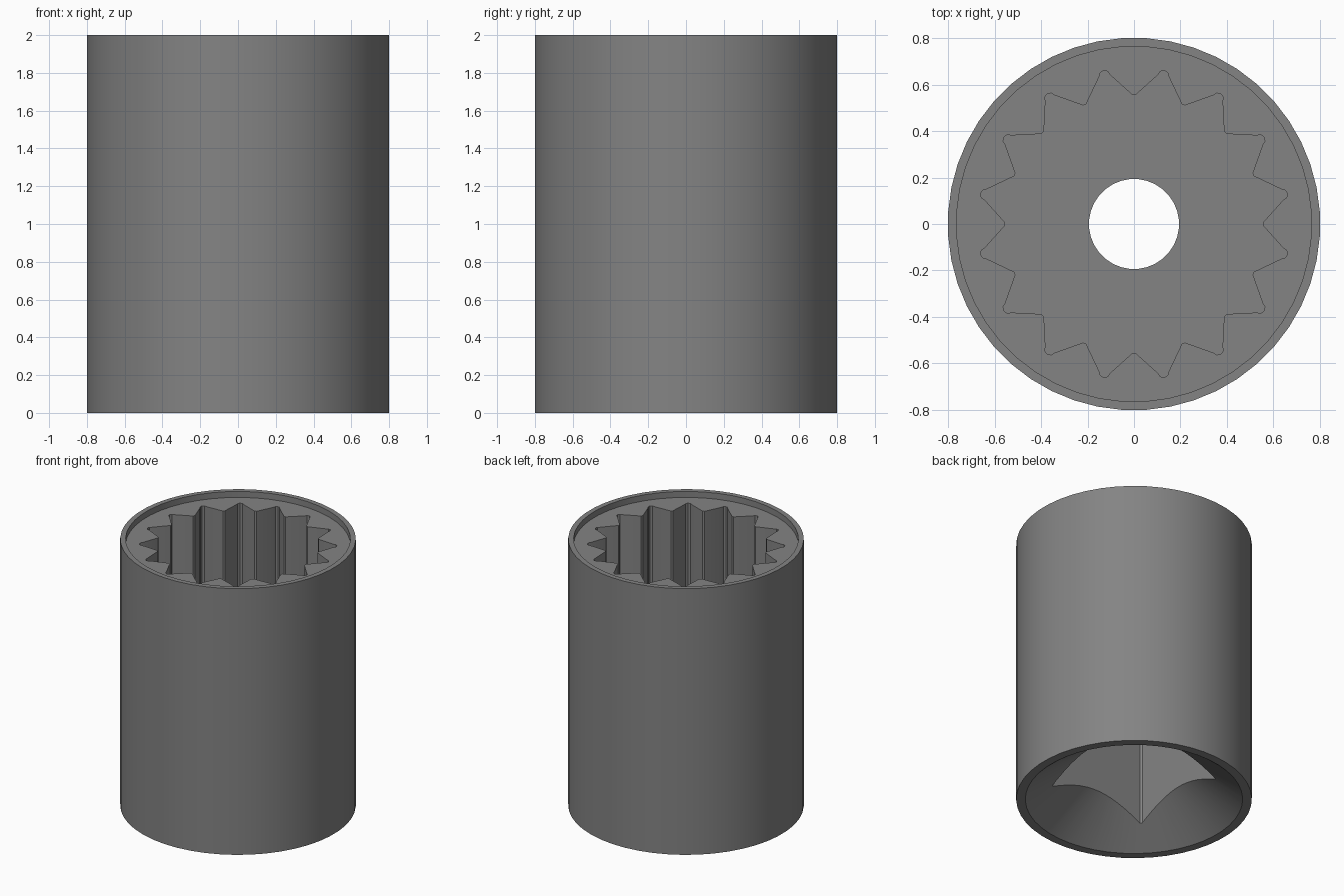
import bpy, bmesh, math

if "Cube" in bpy.data.objects:
    bpy.data.objects.remove(bpy.data.objects["Cube"])

steel = bpy.data.materials.new("grey steel")
steel.diffuse_color = (0.23, 0.23, 0.23, 1)
steel.use_nodes = True
steel.node_tree.nodes["Principled BSDF"].inputs["Base Color"].default_value = steel.diffuse_color


def loft(name, rings):
    """Closed solid through equal-length rings given as (points_xy, z)."""
    bm = bmesh.new()
    loops = [[bm.verts.new((x, y, z)) for x, y in pts] for pts, z in rings]
    n = len(loops[0])
    for a, b in zip(loops, loops[1:]):
        for i in range(n):
            j = (i + 1) % n
            bm.faces.new((a[i], a[j], b[j], b[i]))
    bm.faces.new(loops[0][::-1])
    bm.faces.new(loops[-1])
    me = bpy.data.meshes.new(name)
    bm.to_mesh(me)
    bm.free()
    me.materials.append(steel)
    ob = bpy.data.objects.new(name, me)
    bpy.context.collection.objects.link(ob)
    return ob


def polar(r, deg):
    a = math.radians(deg)
    return r * math.cos(a), r * math.sin(a)


def circle(r, n=48):
    return [polar(r, 360 * (i + 0.5) / n) for i in range(n)]


# Sixteen-point socket outline: rounded tips, narrow valleys
tooth = [(-10.5, .556), (-2.1, .651), (-1.4, .667), (0, .674),
         (1.4, .667), (2.1, .651), (10.5, .556)]
spline = [polar(r, 11.25 + 22.5 * k + d) for k in range(16) for d, r in tooth]

# Square drive outline with slightly eased corners
h, c = 0.398, 0.012
square = [(h, -h + c), (h, h - c), (h - c, h), (-h + c, h),
          (-h, h - c), (-h, -h + c), (-h + c, -h), (h - c, -h)]

# Outer sleeve
body = loft("socket_body", [(circle(.802), 0), (circle(.802), 2)])

# Cutters: rim recess, splined bore, centre hole, drive hole, conical mouth
cutters = [
    loft("recess_cutter", [(circle(.765), 1.955), (circle(.765), 2.2)]),
    loft("spline_cutter", [(spline, 1.0), (spline, 2.1)]),
    loft("hole_cutter", [(circle(.194, 32), .5), (circle(.194, 32), 1.5)]),
    loft("drive_cutter", [(square, -.1), (square, .85)]),
    loft("mouth_cutter", [(circle(.808), -.05), (circle(.74), 0), (circle(.25), .354)]),
]
for cut in cutters:
    cut.hide_render = True
    m = body.modifiers.new(cut.name, 'BOOLEAN')
    m.operation = 'DIFFERENCE'
    m.solver = 'EXACT'
    m.object = cut

# Bake the cuts and discard the cutters
dg = bpy.context.evaluated_depsgraph_get()
baked = bpy.data.meshes.new_from_object(body.evaluated_get(dg))
body.modifiers.clear()
body.data = baked
for cut in cutters:
    bpy.data.objects.remove(cut)

# Smooth round walls, keep the machined edges crisp
bpy.context.view_layer.objects.active = body
body.select_set(True)
bpy.ops.object.shade_smooth_by_angle(angle=math.radians(30))
